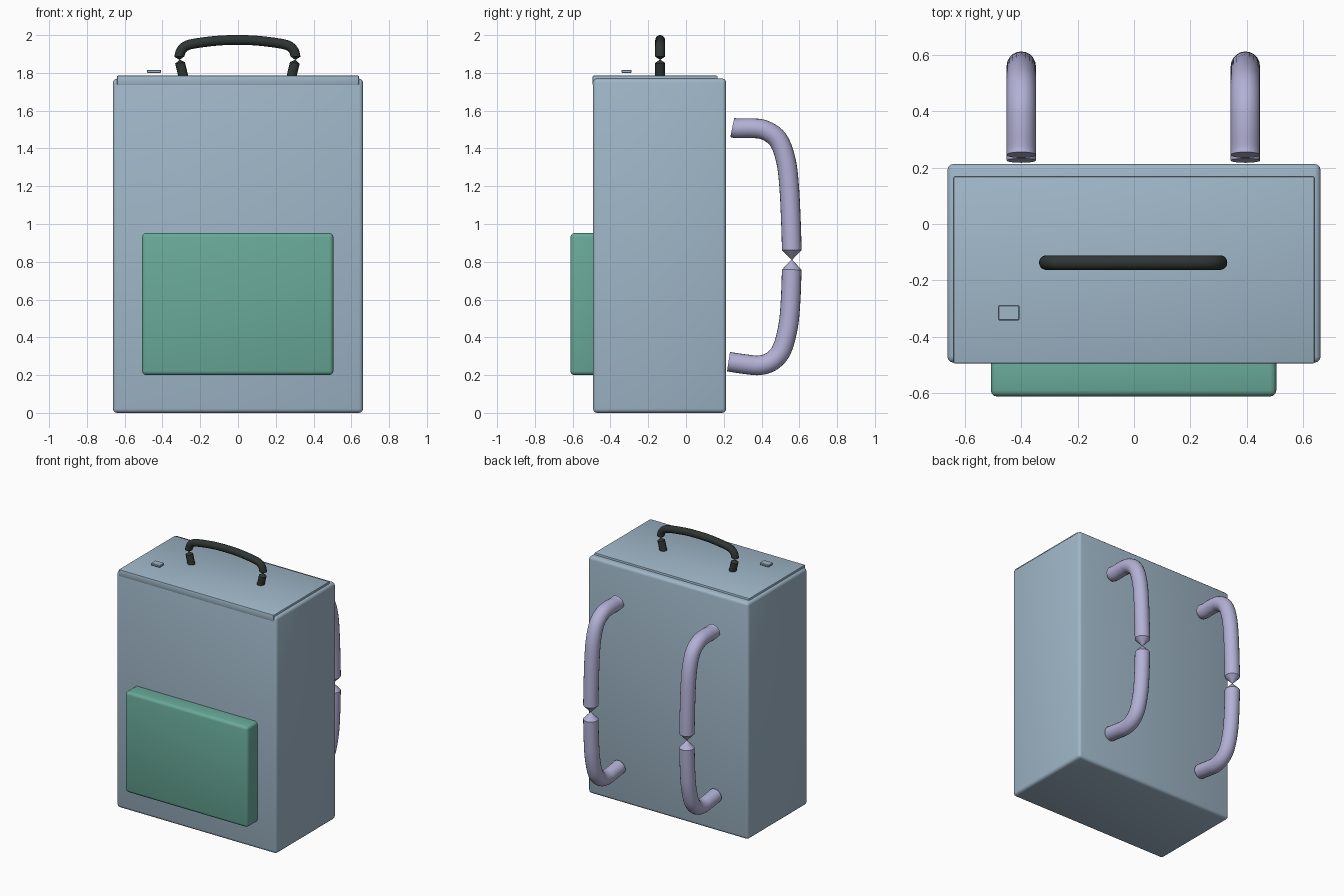
import bpy, bmesh, math
from mathutils import Vector

if "Cube" in bpy.data.objects:
    bpy.data.objects.remove(bpy.data.objects["Cube"])


def material(name, rgb):
    m = bpy.data.materials.new(name)
    m.diffuse_color = (*rgb, 1)
    m.use_nodes = True
    m.node_tree.nodes["Principled BSDF"].inputs["Base Color"].default_value = m.diffuse_color
    return m


BLUE = material("pale_blue", (0.35, 0.475, 0.58))
GREEN = material("sea_green", (0.14, 0.40, 0.315))
LILAC = material("lilac", (0.45, 0.44, 0.67))
DARK = material("charcoal", (0.028, 0.036, 0.034))


def finish(name, bm, mat):
    bmesh.ops.recalc_face_normals(bm, faces=bm.faces)
    me = bpy.data.meshes.new(name)
    bm.to_mesh(me)
    bm.free()
    me.materials.append(mat)
    ob = bpy.data.objects.new(name, me)
    bpy.context.collection.objects.link(ob)
    bpy.ops.object.select_all(action='DESELECT')
    ob.select_set(True)
    bpy.context.view_layer.objects.active = ob
    bpy.ops.object.shade_smooth_by_angle(angle=math.radians(35))
    return ob


def box(name, lo, hi, radius, mat, segments=3):
    """Rounded box spanning two corners."""
    lo, hi = Vector(lo), Vector(hi)
    bm = bmesh.new()
    bmesh.ops.create_cube(bm, size=1)
    for v in bm.verts:
        v.co = (lo + hi) / 2 + v.co * (hi - lo)
    bmesh.ops.bevel(bm, geom=bm.edges[:], offset=radius, segments=segments,
                    profile=0.5, affect='EDGES')
    return finish(name, bm, mat)


def smooth_path(points, steps=5):
    """Catmull-Rom curve through 2D points."""
    p = [Vector(q) for q in points]
    p = [p[0] * 2 - p[1]] + p + [p[-1] * 2 - p[-2]]
    out = []
    for i in range(1, len(p) - 2):
        a, b, c, d = p[i - 1:i + 3]
        for s in range(steps):
            t = s / steps
            out.append(0.5 * (2 * b + (c - a) * t + (2 * a - 5 * b + 4 * c - d) * t * t
                              + (3 * b - a - 3 * c + d) * t ** 3))
    return out + [p[-2]]


def tube(name, sections, radius, place, mat, sides=20):
    """Tube along several curve sections, pinched to a point between them."""
    spine = []
    for k, sec in enumerate(sections):
        pts = smooth_path(sec)
        if k:
            spine.append(((spine[-1][0] + pts[0]) / 2, radius * 0.04))
        spine += [(q, radius) for q in pts]
    bm = bmesh.new()
    rings = []
    for i, (c, r) in enumerate(spine):
        t = (spine[min(i + 1, len(spine) - 1)][0] - spine[max(i - 1, 0)][0]).normalized()
        n = Vector((-t.y, t.x))
        ring = []
        for j in range(sides):
            a = 2 * math.pi * j / sides
            q = c + n * (r * math.cos(a))
            ring.append(bm.verts.new(place(q.x, q.y, r * math.sin(a))))
        rings.append(ring)
    for r0, r1 in zip(rings, rings[1:]):
        for j in range(sides):
            k = (j + 1) % sides
            bm.faces.new((r0[j], r0[k], r1[k], r1[j]))
    bm.faces.new(rings[0])
    bm.faces.new(rings[-1])
    return finish(name, bm, mat)


# main bag, lid, pocket and zip pull
box("bag_body", (-0.662, -0.492, 0), (0.662, 0.213, 1.77), 0.022, BLUE)
box("lid", (-0.641, -0.495, 1.735), (0.641, 0.168, 1.785), 0.006, BLUE, 2)
box("front_pocket", (-0.508, -0.612, 0.20), (0.505, -0.45, 0.952), 0.022, GREEN)
box("zip_pull", (-0.482, -0.342, 1.80), (-0.407, -0.288, 1.816), 0.003, BLUE, 1)

# shoulder straps on the back, profile in y-z
upper = [(0.245, 1.511), (0.275, 1.506), (0.35, 1.507), (0.42, 1.496), (0.488, 1.445),
         (0.528, 1.34), (0.546, 1.20), (0.556, 1.0), (0.56, 0.862)]
lower = [(0.56, 0.758), (0.554, 0.60), (0.541, 0.46), (0.507, 0.335), (0.455, 0.274),
         (0.39, 0.252), (0.32, 0.257), (0.225, 0.271)]
for side, x in (("left", -0.4), ("right", 0.395)):
    tube("strap_" + side, [upper, lower], 0.052,
         lambda u, v, w, x=x: (x + w, u, v), LILAC)

# carry handle on top, profile in x-z
leg = [(-0.278, 1.745), (-0.291, 1.80), (-0.304, 1.853)]
arch = [(-0.308, 1.886), (-0.298, 1.918), (-0.27, 1.944), (-0.21, 1.958), (-0.10, 1.971)]
top = arch + [(0, 1.974)] + [(-x, z) for x, z in reversed(arch)]
tube("carry_handle", [leg, top, [(-x, z) for x, z in reversed(leg)]], 0.026,
     lambda u, v, w: (u - 0.003, -0.137 + w, v), DARK)
